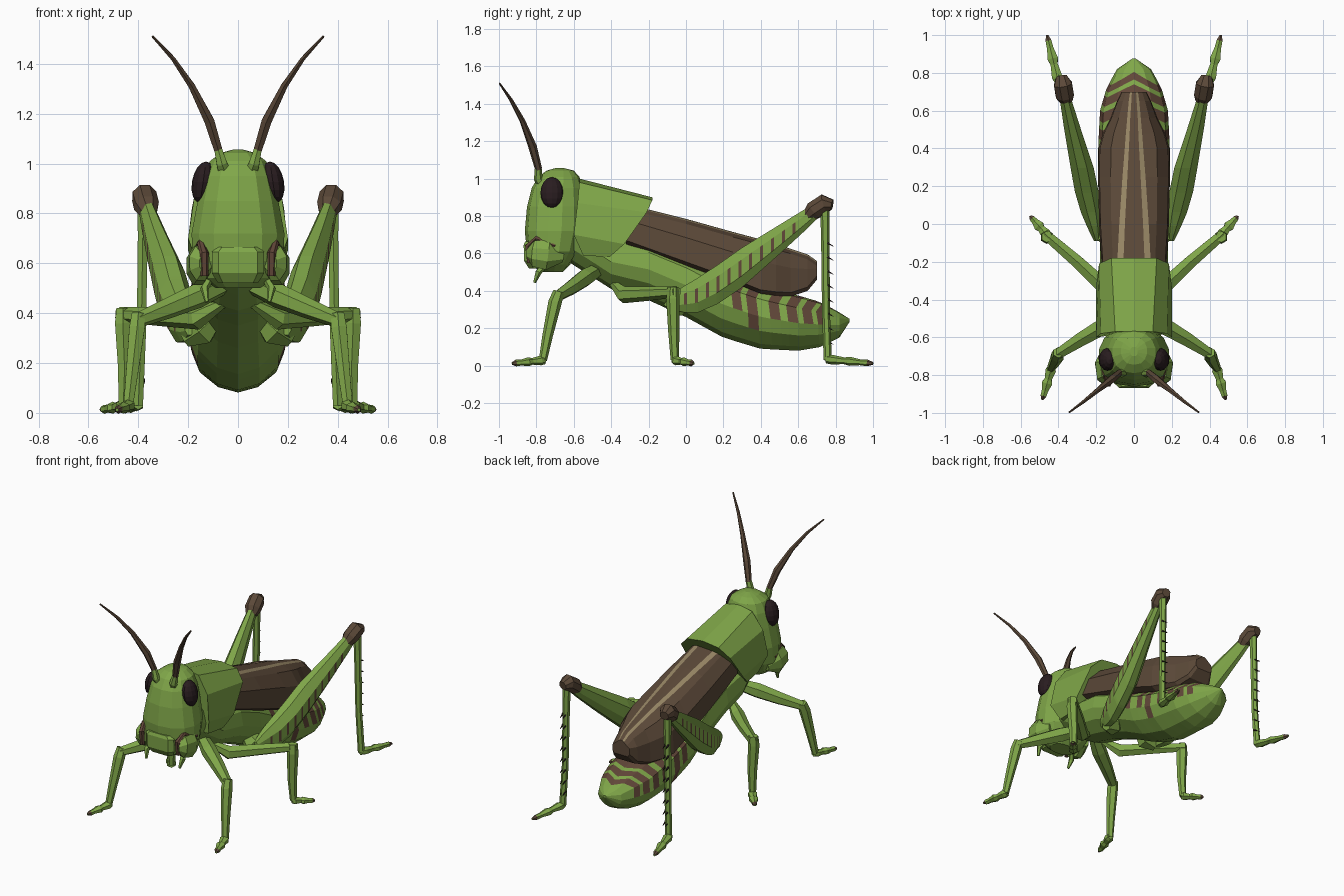
import bpy
import bmesh
import math
from mathutils import Vector

cube = bpy.data.objects.get("Cube")
if cube:
    bpy.data.objects.remove(cube, do_unlink=True)


def material(name, rgb):
    m = bpy.data.materials.new(name)
    m.use_nodes = True
    m.diffuse_color = (*rgb, 1)
    m.node_tree.nodes["Principled BSDF"].inputs["Base Color"].default_value = (*rgb, 1)
    return m


GREEN = material("leaf_green", (0.215, 0.385, 0.066))
BROWN = material("bark_brown", (0.105, 0.066, 0.04))
STRIPE = material("stripe_brown", (0.12, 0.062, 0.04))
TAN = material("pale_tan", (0.31, 0.24, 0.13))
DARK = material("eye_dark", (0.022, 0.012, 0.014))


def loft(name, rings, mats, rule=None, mirror=False):
    """Skin closed rings of points; rule(ring, side) picks the material index."""
    bm = bmesh.new()
    rows = [[bm.verts.new(p) for p in ring] for ring in rings]
    n = len(rows[0])
    for i in range(len(rows) - 1):
        for k in range(n):
            j = (k + 1) % n
            f = bm.faces.new((rows[i][k], rows[i][j], rows[i + 1][j], rows[i + 1][k]))
            f.material_index = rule(i, k) if rule else 0
    bm.faces.new(rows[0])
    bm.faces.new(rows[-1])
    bmesh.ops.recalc_face_normals(bm, faces=bm.faces)
    me = bpy.data.meshes.new(name)
    bm.to_mesh(me)
    bm.free()
    for m in mats:
        me.materials.append(m)
    ob = bpy.data.objects.new(name, me)
    bpy.context.collection.objects.link(ob)
    if mirror:
        ob.modifiers.new("mirror", "MIRROR")
    return ob


def whole(half):
    """Complete a half ring (top centre first) with its mirror image."""
    other = [(-x, y, z) for x, y, z in reversed(half) if x > 1e-6]
    return half + other


def tube(name, path, radii, mats, n=6, ref=(0, 0, 1), rule=None, plane=None):
    """Mirrored limb along a path; each radius is a number or (across, up)."""
    pts = [Vector(p) for p in path]
    rings = []
    for i, p in enumerate(pts):
        t = pts[min(i + 1, len(pts) - 1)] - pts[max(i - 1, 0)]
        t = Vector(plane) if plane else t.normalized()
        side = t.cross(Vector(ref)).normalized()
        up = side.cross(t)
        r = radii[i]
        a, b = r if isinstance(r, tuple) else (r, r)
        angles = [2 * math.pi * (k + 0.5) / n for k in range(n)]
        rings.append([p + side * a * math.cos(q) + up * b * math.sin(q) for q in angles])
    return loft(name, rings, mats, rule, True)


def lookup(table, y):
    """Linear interpolation of table rows by their first column."""
    for a, b in zip(table, table[1:]):
        if y <= b[0]:
            f = max(0, (y - a[0]) / (b[0] - a[0]))
            return [p + (q - p) * f for p, q in zip(a[1:], b[1:])]
    return table[-1][1:]


# Thorax and abdomen: top, bottom and half width along the body
BODY = [(-.62, .85, .55, .14), (-.4, .7, .41, .17), (-.2, .68, .35, .18), (0, .6, .26, .18),
        (.2, .5, .15, .19), (.4, .43, .09, .19), (.6, .375, .08, .18), (.72, .34, .1, .145),
        (.82, .285, .15, .09), (.875, .25, .235, .01)]
SECTION = [(0, 1), (.55, .93), (.9, .55), (1, 0), (.85, -.45), (.45, -.85), (0, -1)]
SHEAR = (.07, .03, 0, .012, .015, .02, .02)
BANDS = [(.12, .17), (.24, .29), (.32, .375), (.44, .495), (.535, .59), (.62, .67), (.695, .735)]
cuts = [y for band in BANDS for y in band]
stations = [-.62, -.5, -.4, -.2, 0] + cuts + [.82, .85, .875]
starts = [b[0] for b in BANDS]
body_rings = []
for y in stations:
    half = []
    for (u, v), s in zip(SECTION, SHEAR):
        yy = y + s if y in cuts else y
        top, bot, w = lookup(BODY, yy)
        half.append((u * w, yy, (top + bot) / 2 + v * (top - bot) / 2))
    body_rings.append(whole(half))


def band_rule(i, k):
    depth = 4 if stations[i] == BANDS[2][0] else 3
    return int(stations[i] in starts and min(k, 11 - k) < depth)


loft("body", body_rings, [GREEN, STRIPE], band_rule)

# Saddle shield behind the head
shield_front = [(0, -.57, 1.0), (.1, -.57, .98), (.175, -.58, .87), (.2, -.6, .7), (.16, -.55, .59)]
shield_back = [(0, -.18, .9), (.12, -.18, .885), (.185, -.21, .82), (.2, -.33, .65), (.175, -.41, .58)]
loft("neck_shield", [whole(shield_front), whole(shield_back)], [GREEN])

# Folded wings: ridge height, lower edge, half width, tan line centre and half width
WINGS = [(-.32, .865, .65, .165, .078, .017), (0, .785, .535, .185, .063, .015),
         (.25, .715, .445, .19, .048, .013), (.4, .675, .385, .188, .038, .011),
         (.48, .65, .375, .165, .033, .01), (.56, .625, .37, .125, .028, .008),
         (.65, .595, .4, .09, .021, .007), (.70, .56, .46, .065, .016, .005)]
wing_rings = []
for y, top, low, w, line, band in WINGS:
    wing_rings.append(whole([(0, y, top), (line - band, y, top - .001), (line + band, y, top - .009),
                             (w * .65, y, top - .027), (w * .96, y, top - (top - low) * .4),
                             (w, y, low + .02), (w * .8, y, low)]))
loft("folded_wings", wing_rings, [BROWN, TAN], lambda i, k: int(k in (1, 11)))

# Head: height, front, back and half width
HEAD = [(1.056, -.70, -.65, .02), (1.043, -.745, -.6, .07), (1.01, -.79, -.57, .115),
        (.95, -.825, -.55, .14), (.85, -.85, -.54, .165), (.72, -.862, -.54, .19),
        (.61, -.85, -.57, .185), (.54, -.82, -.62, .15), (.5, -.78, -.66, .09)]
head_rings = []
for z, front, back, w in HEAD:
    ring = []
    for k in range(14):
        q = 2 * math.pi * (k + .5) / 14
        c, s = math.cos(q), math.sin(q)
        x = w * math.copysign(abs(c) ** .8, c)
        ring.append((x, (front + back) / 2 + s * (back - front) / 2, z))
    head_rings.append(ring)
loft("head", head_rings, [GREEN])

# Upper lip, two stacked plates
lip = [(.665, -.86, .085), (.645, -.868, .105), (.56, -.865, .105), (.52, -.84, .08)]
loft("upper_lip", [[(w, -.77, z), (w, y + .025, z), (w * .75, y, z), (-w * .75, y, z),
                    (-w, y + .025, z), (-w, -.77, z)] for z, y, w in lip], [GREEN])

# Cheeks, jaw bands and feelers by the mouth
tube("cheek", [(.13, -.835, .6), (.15, -.81, .6), (.16, -.74, .59), (.14, -.66, .58)],
     [.035, (.05, .075), (.05, .085), .03], [GREEN], 8)
tube("jaw_band", [(.135, -.835, .55), (.135, -.845, .64), (.15, -.8, .68), (.182, -.7, .64)],
     [.016, .018, .015, .009], [STRIPE], 6, (1, 0, 0))
tube("mouth_feeler", [(.11, -.75, .54), (.135, -.79, .5), (.125, -.81, .445)],
     [.014, .018, .008], [GREEN], 5, (1, 0, 0))

# Eyes
bpy.ops.mesh.primitive_uv_sphere_add(segments=12, ring_count=8, radius=1)
eye = bpy.context.object
eye.name = "eye"
for v in eye.data.vertices:
    x, y, z = v.co
    v.co = (.14 + .045 * x - .012 * z, -.717 + .061 * y, .925 + .083 * z)
eye.data.materials.append(DARK)
eye.modifiers.new("mirror", "MIRROR")

# Antennae
tube("antenna_base", [(.05, -.76, .96), (.065, -.79, 1.0), (.08, -.79, 1.06)],
     [.032, .024, .018], [GREEN], 6, (0, 1, 0))
tube("antenna", [(.078, -.788, 1.05), (.115, -.82, 1.17), (.185, -.875, 1.31), (.26, -.935, 1.42),
                 (.343, -.997, 1.51)], [.019, .023, .015, .01, .005], [BROWN], 6, (0, 1, 0))


def foot(name, start, end):
    """Jointed foot with a dark claw."""
    a, b = Vector(start), Vector(end)
    steps = (0, .12, .38, .5, .72, .88, 1)
    tube(name, [a.lerp(b, s) for s in steps],
         [.022, (.032, .026), (.022, .018), (.032, .024), (.02, .016), .018, .007],
         [GREEN, BROWN], 6, rule=lambda i, k: int(i == 5))


# Front legs
tube("front_thigh", [(.04, -.46, .52), (.16, -.54, .47), (.28, -.61, .42), (.405, -.69, .37)],
     [.035, .05, .042, .03], [GREEN])
tube("front_shin", [(.4, -.68, .395), (.405, -.7, .34), (.425, -.74, .16), (.44, -.765, .03)],
     [.03, .036, .028, .022], [GREEN], 6, (0, 1, 0))
foot("front_foot", (.435, -.755, .03), (.485, -.93, .012))

# Middle legs
tube("middle_thigh", [(.06, -.39, .44), (.16, -.33, .378), (.3, -.2, .385), (.475, -.05, .395)],
     [.02, .045, .038, .03], [GREEN])
tube("middle_shin", [(.462, -.068, .42), (.462, -.07, .36), (.455, -.065, .18), (.46, -.06, .03)],
     [.03, .036, .03, .022], [GREEN], 6, (0, 1, 0))
foot("middle_foot", (.455, -.065, .03), (.55, .042, .012))
tube("rear_hip", [(.09, -.05, .39), (.15, -.05, .33), (.21, -.03, .29)],
     [.04, .07, .03], [GREEN], 6, (0, 1, 0))

# Rear legs: thigh centre x, z, half thickness and half height along y
THIGH = [(-.09, .195, .34, .018, .03), (-.03, .205, .35, .04, .07), (.06, .225, .375, .06, .1),
         (.17, .25, .435, .068, .113), (.3, .275, .525, .066, .115), (.5, .325, .675, .048, .085),
         (.65, .36, .79, .034, .06), (.7, .37, .83, .03, .05)]
marks = [-.01 + .058 * i for i in range(11)]
ys = [-.09, -.05] + [y + d for y in marks for d in (0, .016)] + [.65, .7]
rows = [lookup(THIGH, y) for y in ys]
tube("rear_thigh", [(r[0], y, r[1]) for y, r in zip(ys, rows)], [(r[2], r[3]) for r in rows],
     [GREEN, STRIPE], 8, plane=(0, 1, 0),
     rule=lambda i, k: int(1 < i < 24 and i % 2 == 0 and k == 7))
tube("rear_knee", [(.358, .655, .8), (.367, .685, .83), (.376, .74, .868), (.383, .782, .86)],
     [.035, .052, .052, .03], [BROWN], 8)
tube("rear_shin", [(.38, .742, .85), (.382, .745, .7), (.388, .748, .3), (.4, .758, .03)],
     [.026, .023, .021, .022], [GREEN], 6, (0, 1, 0))
foot("rear_foot", (.4, .75, .035), (.46, 1, .012))
for i in range(8):
    z = .12 + .075 * i
    for side in (-.01, .01):
        tube("shin_spine", [(.388 + side, .755, z + .012), (.388 + side, .79, z - .008)],
             [.008, .001], [DARK], 4)
